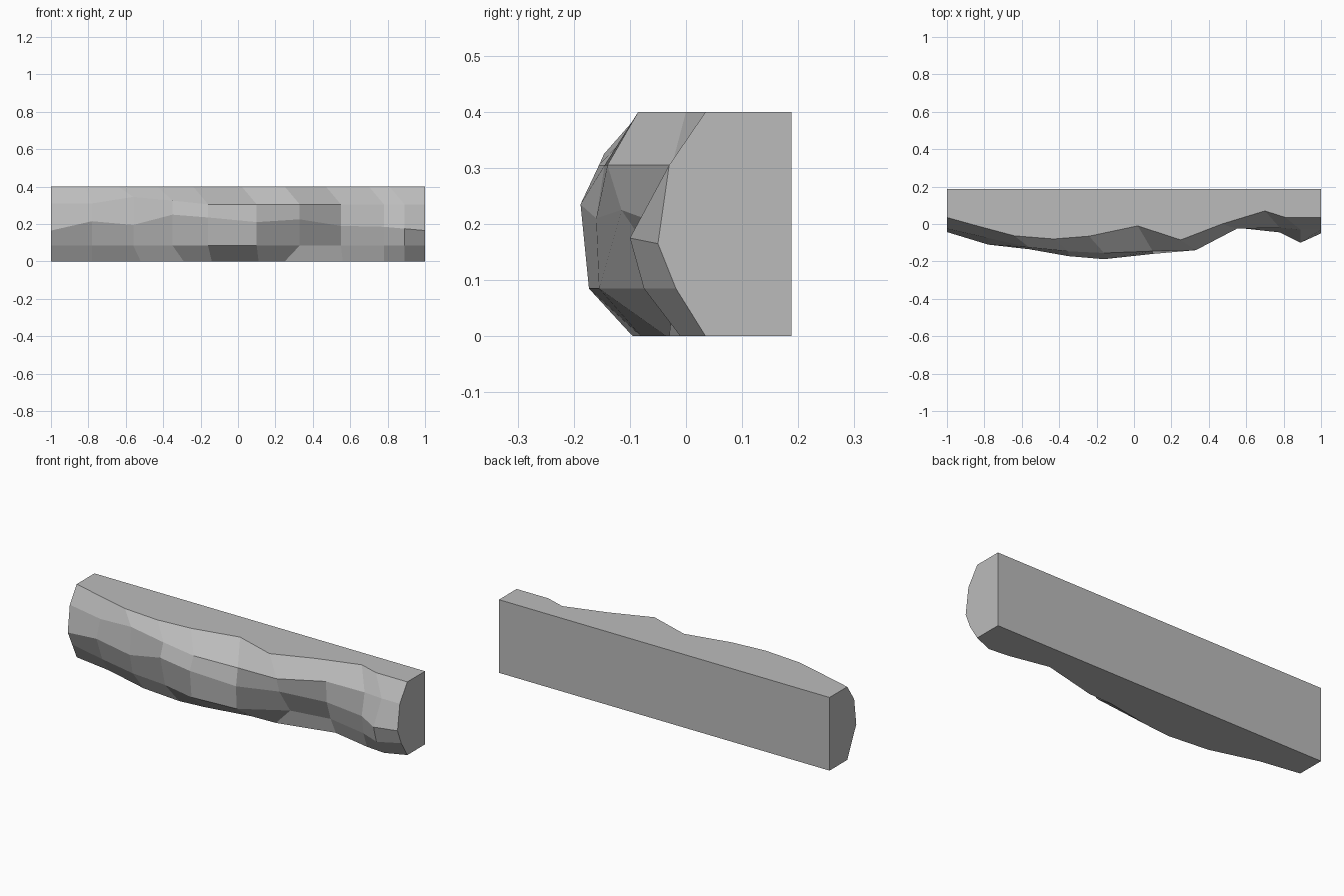
import bpy
import bmesh

default_cube = bpy.data.objects.get("Cube")
if default_cube:
    bpy.data.objects.remove(default_cube, do_unlink=True)


def make_material(name, colour):
    material = bpy.data.materials.new(name)
    material.use_nodes = True
    material.diffuse_color = colour
    shader = material.node_tree.nodes["Principled BSDF"]
    shader.inputs["Base Color"].default_value = colour
    return material


def add_row(mesh, across, depth, height):
    """Add one row of rock points, given in hundredths of a unit."""
    return [mesh.verts.new((x / 100, y / 100, z / 100))
            for x, y, z in zip(across, depth, height)]


# Column positions: the foot wanders and the top rim leans towards the right side
columns = [-100, -78, -56, -35, -16, 10, 33, 55, 78, 89, 100]
foot_columns = [-100, -78, -52, -29, -14, 11, 25, 56, 78, 89, 100]
rim_columns = [-100] + [x - 8 for x in columns[1:-1]] + [100]
rim_columns[1] = -82
count = len(columns)

# Depth of the chipped front at each level
foot_depth = [3.5, 0, -7.3, -9.5, -8, -3.5, -3, 4.5, 0, -1, 3.5]
lower_depth = [-0.5, -6, -11, -13, -17.3, -15.5, -2, 1.5, -3, -7.5, -1.8]
belly_depth = [-4.3, -11, -13.5, -17.2, -18.8, -16, -11.5, -2, -4.5, -10, -5]
upper_depth = [-2.5, -7.5, -12.5, -14.6, -15.5, -14.5, -14, -2.5, -2, -3, -3]
rim_depth = [3.5, -1.5, -6.3, -8, -6.5, -1, -8.5, 0, 7, 3.5, 3.5]

# Uneven heights of the two middle levels
belly_height = [16.5, 21.5, 19.5, 25, 23.5, 21, 22.5, 19, 18.5, 17.5, 16.5]
upper_height = [31, 31, 34.5, 32.5] + [30.5] * (count - 4)

mesh = bmesh.new()
rows = [
    add_row(mesh, foot_columns, foot_depth, [0] * count),
    add_row(mesh, columns, lower_depth, [8.5] * count),
    add_row(mesh, columns, belly_depth, belly_height),
    add_row(mesh, columns, upper_depth, upper_height),
    add_row(mesh, rim_columns, rim_depth, [40] * count),
]

# Faceted front
for low, high in zip(rows, rows[1:]):
    for i in range(count - 1):
        mesh.faces.new((low[i], low[i + 1], high[i + 1], high[i]))

# Flat back, top, underside and ends
back_low = add_row(mesh, (-100, 100), (18.8, 18.8), (0, 0))
back_high = add_row(mesh, (-100, 100), (18.8, 18.8), (40, 40))
mesh.faces.new(back_low + back_high[::-1])
mesh.faces.new(rows[-1] + back_high[::-1])
mesh.faces.new(rows[0] + back_low[::-1])
for end in (0, -1):
    mesh.faces.new([row[end] for row in rows] + [back_high[end], back_low[end]])

bmesh.ops.recalc_face_normals(mesh, faces=mesh.faces[:])
data = bpy.data.meshes.new("rock_ledge")
mesh.to_mesh(data)
mesh.free()

rock_ledge = bpy.data.objects.new("rock_ledge", data)
bpy.context.collection.objects.link(rock_ledge)
data.materials.append(make_material("stone_grey", (0.5, 0.5, 0.5, 1)))
